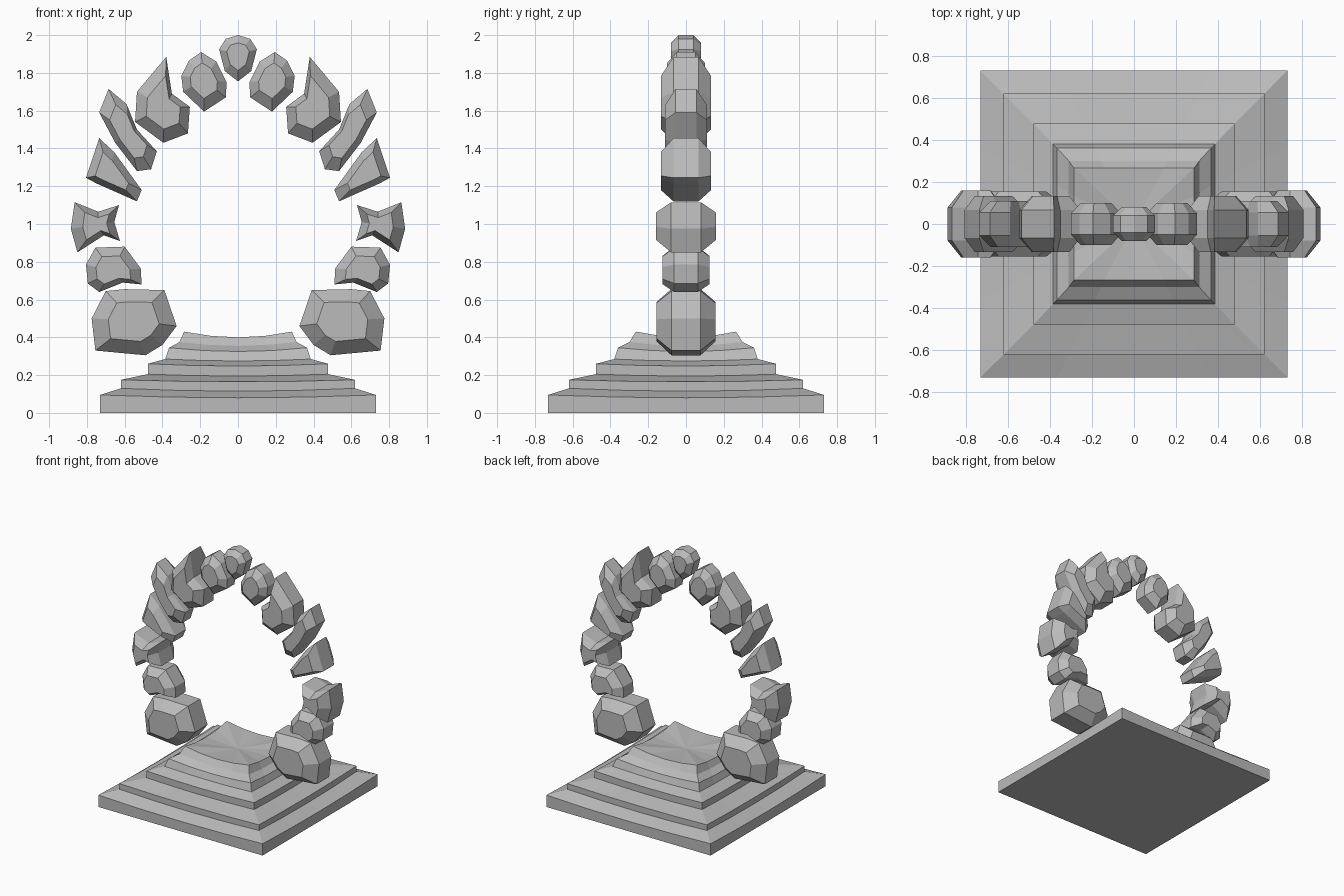
import bpy, bmesh
from mathutils import Vector

if "Cube" in bpy.data.objects:
    bpy.data.objects.remove(bpy.data.objects["Cube"])

stone = bpy.data.materials.new("grey stone")
stone.diffuse_color = (0.5, 0.5, 0.5, 1)
stone.use_nodes = True
stone.node_tree.nodes["Principled BSDF"].inputs["Base Color"].default_value = stone.diffuse_color


def finish(bm, name):
    bmesh.ops.recalc_face_normals(bm, faces=bm.faces)
    mesh = bpy.data.meshes.new(name)
    bm.to_mesh(mesh)
    bm.free()
    mesh.materials.append(stone)
    obj = bpy.data.objects.new(name, mesh)
    bpy.context.collection.objects.link(obj)
    return obj


def bridge(bm, a, b):
    n = len(a)
    for i in range(n):
        bm.faces.new((a[i], a[(i + 1) % n], b[(i + 1) % n], b[i]))


# Stepped plinth: square rings whose edges sag between the corners
def plinth(rings, centre_z, n=4):
    bm = bmesh.new()
    loops = []
    for hx, hy, z, sag in rings:
        loop = []
        corners = [(-hx, -hy), (hx, -hy), (hx, hy), (-hx, hy)]
        for c in range(4):
            p, q = Vector(corners[c]), Vector(corners[(c + 1) % 4])
            for i in range(n):
                t = i / n
                xy = p.lerp(q, t)
                loop.append(bm.verts.new((xy.x, xy.y, z - sag * 4 * t * (1 - t))))
        loops.append(loop)
    for a, b in zip(loops, loops[1:]):
        bridge(bm, a, b)
    bm.faces.new(loops[0])
    mid = bm.verts.new((0, 0, centre_z))
    top = loops[-1]
    for i in range(len(top)):
        bm.faces.new((top[i], top[(i + 1) % len(top)], mid))
    finish(bm, "stepped_plinth")


plinth([(.73, .73, 0, 0), (.73, .73, .095, .015), (.62, .62, .13, .015),
        (.62, .62, .175, .01), (.477, .477, .205, .01), (.477, .477, .26, .012),
        (.385, .38, .285, .01), (.365, .36, .345, .02), (.31, .30, .375, .02),
        (.285, .265, .43, .03)], .385)


# Rough stone: silhouette band in the middle, smaller facets front and back
def rock(name, outline, depth, shrink=.62, band=.5, mirror=True):
    centre = sum((Vector(p) for p in outline), Vector((0, 0))) / len(outline)
    for side, sx in (("left", 1), ("right", -1)) if mirror else (("top", 1),):
        bm = bmesh.new()
        loops = []
        for y, s in ((-depth, shrink), (-depth * band, 1), (depth * band, 1), (depth, shrink)):
            pts = [centre + (Vector(p) - centre) * s for p in outline]
            loops.append([bm.verts.new((p.x * sx, y, p.y)) for p in pts])
        for a, b in zip(loops, loops[1:]):
            bridge(bm, a, b)
        bm.faces.new(loops[0])
        bm.faces.new(loops[-1])
        finish(bm, name + "_" + side)


# Arch stones from the foot up to the keystone
rock("foot_stone", [(-.70, .645), (-.60, .655), (-.39, .65), (-.325, .46), (-.40, .36),
                    (-.49, .305), (-.755, .33), (-.775, .50)], .155, .6)
rock("second_stone", [(-.755, .875), (-.60, .88), (-.515, .765), (-.51, .68), (-.61, .69),
                      (-.735, .64), (-.795, .685), (-.805, .785)], .125, .62)
rock("third_stone", [(-.865, 1.115), (-.74, 1.065), (-.63, 1.10), (-.655, 1.01),
                     (-.625, .91), (-.71, .94), (-.85, .85), (-.885, .975)], .158, .55)
rock("fourth_stone", [(-.735, 1.455), (-.655, 1.38), (-.51, 1.18), (-.535, 1.12),
                      (-.75, 1.215), (-.805, 1.245), (-.79, 1.29)], .133, .6)
rock("fifth_stone", [(-.685, 1.715), (-.59, 1.635), (-.535, 1.50), (-.43, 1.385),
                     (-.46, 1.29), (-.535, 1.28), (-.65, 1.43), (-.735, 1.59)], .11, .65)
rock("sixth_stone", [(-.38, 1.885), (-.35, 1.69), (-.255, 1.62), (-.265, 1.48),
                     (-.395, 1.43), (-.545, 1.54), (-.535, 1.70)], .132, .62)
rock("seventh_stone", [(-.195, 1.91), (-.115, 1.86), (-.06, 1.75), (-.065, 1.67),
                       (-.18, 1.595), (-.29, 1.70), (-.30, 1.785), (-.26, 1.865)], .1, .6)
rock("keystone", [(0, 2), (.065, 1.98), (.10, 1.925), (.07, 1.81), (0, 1.755),
                  (-.07, 1.81), (-.10, 1.925), (-.065, 1.98)], .08, .6, .5, False)
